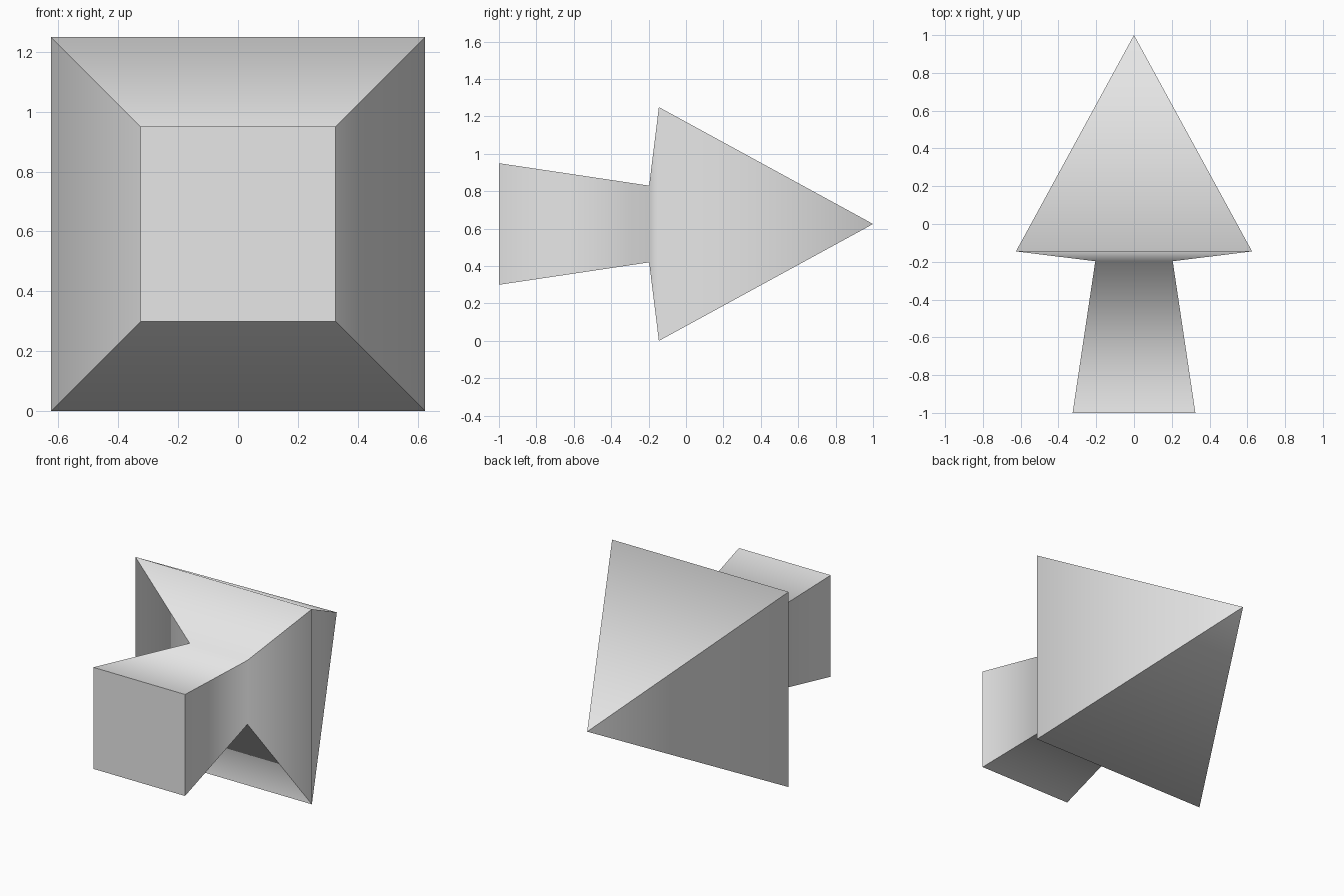
import bpy
import bmesh

cube = bpy.data.objects.get("Cube")
if cube:
    bpy.data.objects.remove(cube, do_unlink=True)

CENTRE_Z = 0.625
TIP_Y = 1.0
# Square sections along the arrow: (y, half width)
SECTIONS = [(-1.0, 0.325), (-0.197, 0.205), (-0.145, 0.625)]
CORNERS = [(-1, -1), (1, -1), (1, 1), (-1, 1)]

# One plain grey for the whole body
grey = bpy.data.materials.new("light grey")
grey.use_nodes = True
colour = (0.8, 0.8, 0.8, 1.0)
grey.diffuse_color = colour
grey.node_tree.nodes["Principled BSDF"].inputs["Base Color"].default_value = colour

# Tapered shaft, flared shoulder and pyramid head in one skin
bm = bmesh.new()
rings = [[bm.verts.new((sx * h, y, CENTRE_Z + sz * h)) for sx, sz in CORNERS]
         for y, h in SECTIONS]
tip = bm.verts.new((0, TIP_Y, CENTRE_Z))
cap = bm.faces.new(rings[0])
for i in range(4):
    j = (i + 1) % 4
    for a, b in zip(rings, rings[1:]):
        bm.faces.new((a[i], b[i], b[j], a[j]))
    bm.faces.new((rings[-1][i], tip, rings[-1][j]))
bmesh.ops.recalc_face_normals(bm, faces=bm.faces[:])

# Each side flows smoothly lengthwise; corner edges and the butt end stay sharp
for face in bm.faces:
    face.smooth = face is not cap
cross_edges = {bm.edges.get((ring[i], ring[(i + 1) % 4]))
               for ring in rings[1:] for i in range(4)}
for edge in bm.edges:
    edge.smooth = edge in cross_edges

mesh = bpy.data.meshes.new("arrow_body")
bm.to_mesh(mesh)
bm.free()
mesh.materials.append(grey)
arrow = bpy.data.objects.new("arrow_body", mesh)
bpy.context.collection.objects.link(arrow)
